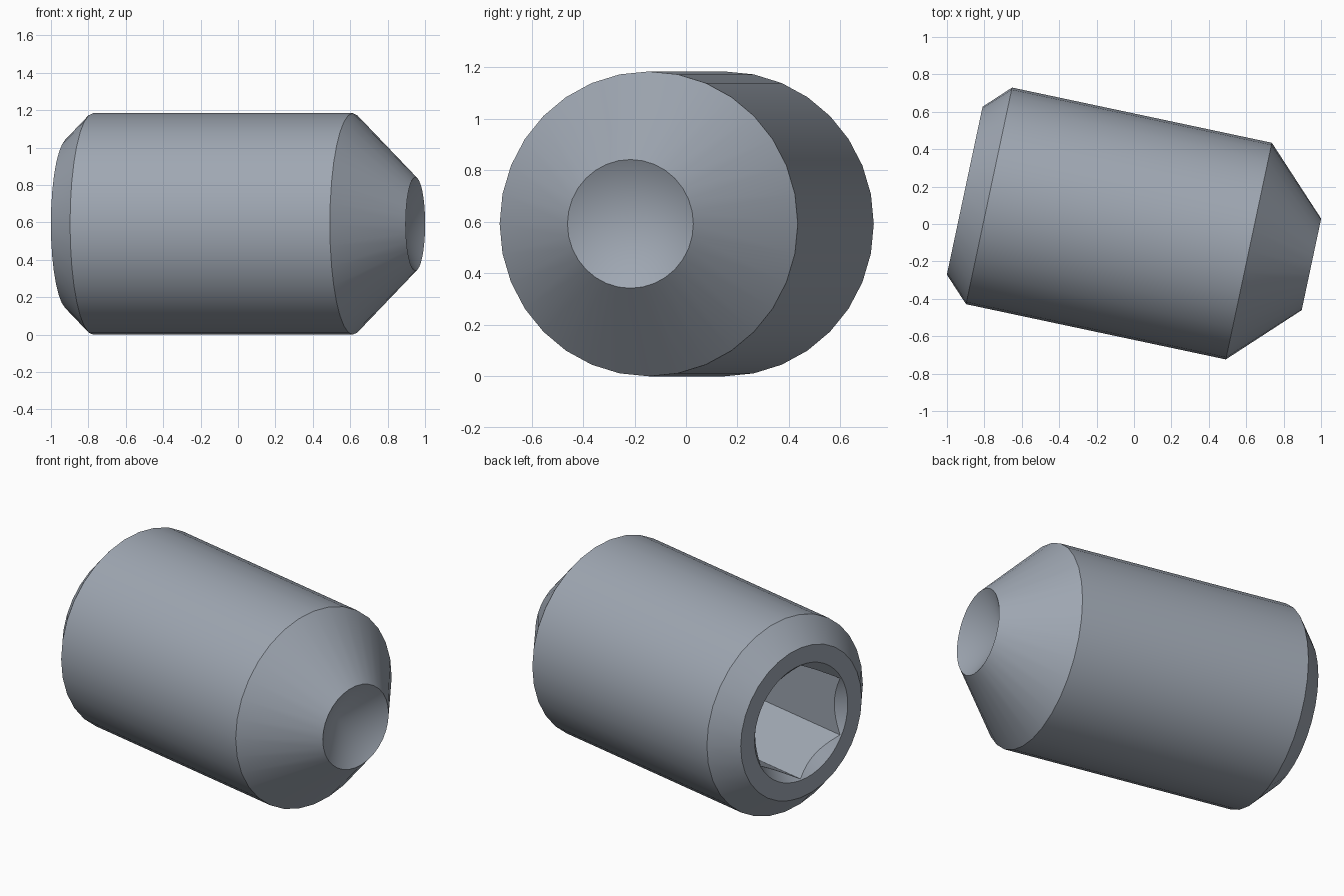
import bpy
import bmesh
from math import cos, sin, pi, radians
from mathutils import Matrix, Vector

cube = bpy.data.objects.get("Cube")
if cube:
    bpy.data.objects.remove(cube, do_unlink=True)

# Main dimensions, measured along the screw axis from the socket end
RADIUS, LENGTH = 0.592, 1.895
CHAMFER, NOSE = 0.133, 0.342
CUP_DEPTH = 0.145
MOUTH, HEX_CORNER, SOCKET_DEPTH = 0.353, 0.347, 0.72
ROUND_SIDES, SOCKET_SIDES = 32, 48

steel = bpy.data.materials.new("blue_grey_steel")
steel.use_nodes = True
colour = (0.345, 0.385, 0.445, 1)
steel.diffuse_color = colour
steel.node_tree.nodes["Principled BSDF"].inputs["Base Color"].default_value = colour

bm = bmesh.new()


def ring(sides, radius, along):
    """Ring around the x axis; radius and along are functions of the angle."""
    verts = []
    for i in range(sides):
        a = 2 * pi * i / sides
        r = radius(a)
        verts.append(bm.verts.new((along(a), r * cos(a), r * sin(a))))
    return verts


def loft(a, b):
    n = len(a)
    for i in range(n):
        j = (i + 1) % n
        bm.faces.new((a[i], a[j], b[j], b[i]))


def loop_edges(verts):
    result = []
    for a, b in zip(verts, verts[1:] + verts[:1]):
        result.append(bm.edges.get((a, b)) or bm.edges.new((a, b)))
    return result


def hexagon(a):
    """Radius of the hexagon at an angle, with corners at top and bottom."""
    off = (a - radians(30)) % radians(60) - radians(30)
    return HEX_CORNER * cos(radians(30)) / cos(off)


# Body: chamfer, barrel and conical nose
profile = [(0, RADIUS - CHAMFER), (CHAMFER, RADIUS),
           (LENGTH - NOSE, RADIUS), (LENGTH, RADIUS - NOSE)]
body = [ring(ROUND_SIDES, lambda a, r=r: r, lambda a, x=x: x) for x, r in profile]
for first, second in zip(body, body[1:]):
    loft(first, second)

# Hollow cup in the nose
apex = bm.verts.new((LENGTH - CUP_DEPTH, 0, 0))
tip = body[-1]
for i in range(ROUND_SIDES):
    bm.faces.new((tip[i], tip[(i + 1) % ROUND_SIDES], apex))

# Hex socket: round countersunk mouth, flat walls and floor
mouth = ring(SOCKET_SIDES, lambda a: MOUTH, lambda a: 0)
scallop = ring(SOCKET_SIDES, hexagon, lambda a: MOUTH - hexagon(a))
floor = ring(SOCKET_SIDES, hexagon, lambda a: SOCKET_DEPTH)
loft(mouth, scallop)
loft(scallop, floor)
bm.faces.new(floor)

# Flat end face around the socket
bmesh.ops.triangle_fill(bm, use_beauty=True, normal=Vector((-1, 0, 0)),
                        edges=loop_edges(body[0]) + loop_edges(mouth))

# Place the screw lying down, turned about the vertical
bmesh.ops.recalc_face_normals(bm, faces=bm.faces)
place = Matrix.Translation((-0.905, 0.178, RADIUS)) @ Matrix.Rotation(radians(-12), 4, 'Z')
bm.transform(place)

mesh = bpy.data.meshes.new("set_screw")
bm.to_mesh(mesh)
bm.free()
mesh.materials.append(steel)
screw = bpy.data.objects.new("set_screw", mesh)
bpy.context.collection.objects.link(screw)

bpy.ops.object.select_all(action='DESELECT')
screw.select_set(True)
bpy.context.view_layer.objects.active = screw
bpy.ops.object.shade_smooth_by_angle(angle=radians(30))
